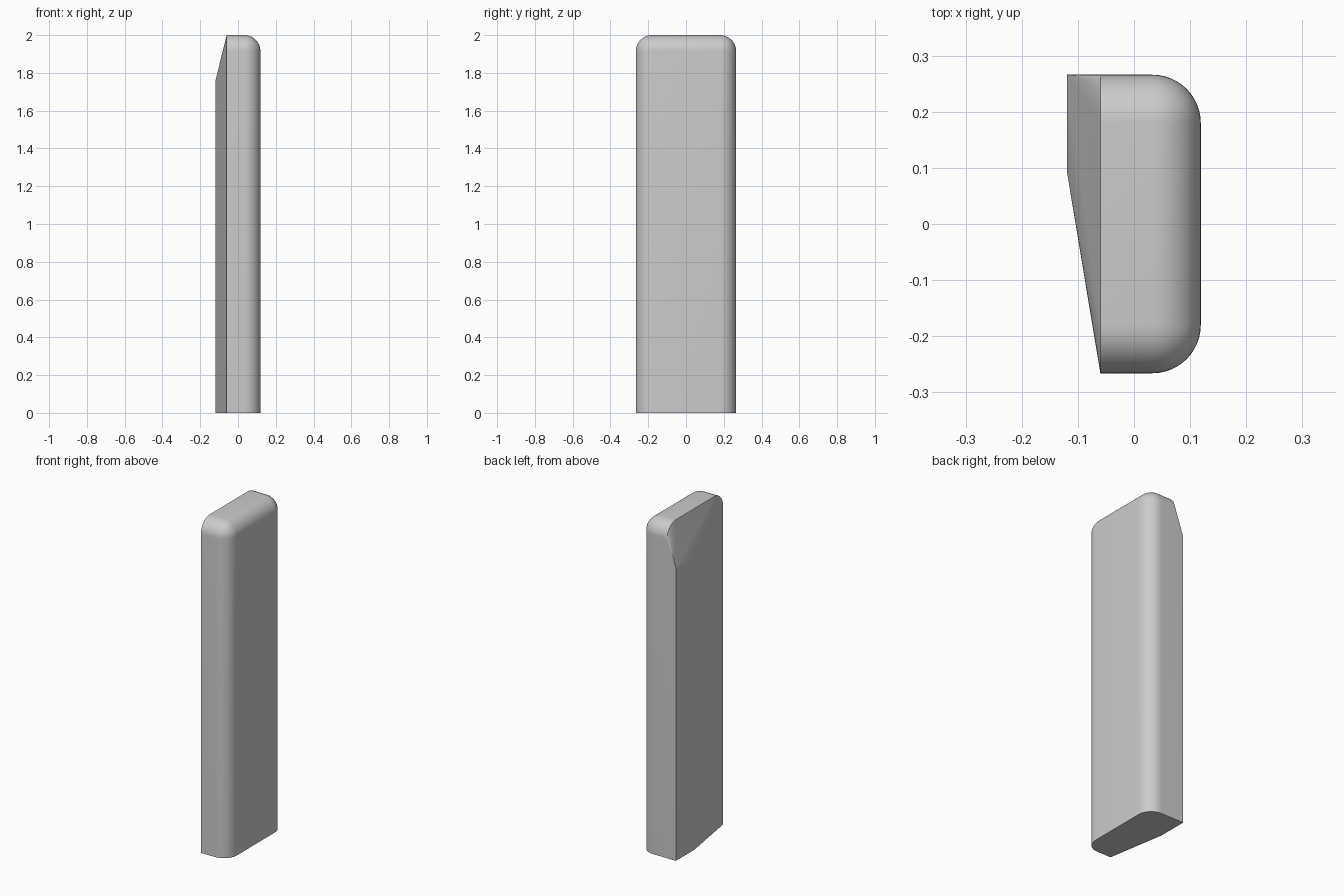
import bpy, bmesh, math
from mathutils import Vector

cube = bpy.data.objects.get("Cube")
if cube:
    bpy.data.objects.remove(cube, do_unlink=True)

HALF_DEPTH, HEIGHT = 0.266, 2.0
SEAM, OUTER = -0.06, 0.119
RADIUS = 0.086

grey = bpy.data.materials.new("light_grey")
grey.use_nodes = True
colour = (0.6, 0.6, 0.6, 1)
grey.diffuse_color = colour
grey.node_tree.nodes["Principled BSDF"].inputs["Base Color"].default_value = colour

# Slab block, standing on the ground
bm = bmesh.new()
bmesh.ops.create_cube(bm, size=1)
for v in bm.verts:
    v.co = Vector((OUTER if v.co.x > 0 else SEAM,
                   math.copysign(HALF_DEPTH, v.co.y),
                   HEIGHT if v.co.z > 0 else 0))


def is_rounded(edge):
    """Upright and top edges of the outer face, and both top end edges."""
    a, b = (v.co for v in edge.verts)
    mid = (a + b) / 2
    outer_edge = mid.x > OUTER - 0.01 and mid.z > 0.01
    top_end = mid.z > HEIGHT - 0.01 and abs(mid.y) > HALF_DEPTH - 0.01
    return outer_edge or top_end


bmesh.ops.bevel(bm, geom=[e for e in bm.edges if is_rounded(e)], offset=RADIUS,
                offset_type='OFFSET', segments=12, profile=0.5, affect='EDGES')


def on_seam(face):
    return all(abs(v.co.x - SEAM) < 1e-4 for v in face.verts)


# Tapered side: wrap from the slab outline to a raised flat strip
cap = [f for f in bm.faces if on_seam(f)]
outline = list({v for f in cap for v in f.verts})
bmesh.ops.delete(bm, geom=cap, context='FACES_ONLY')
strip = [bm.verts.new((-0.119, y, z)) for y in (0.09, HALF_DEPTH) for z in (0, 1.76)]
bmesh.ops.convex_hull(bm, input=outline + strip)
bmesh.ops.delete(bm, geom=[f for f in bm.faces if on_seam(f)], context='FACES')
bmesh.ops.dissolve_limit(bm, angle_limit=0.005, verts=bm.verts[:], edges=bm.edges[:])
bmesh.ops.recalc_face_normals(bm, faces=bm.faces[:])

mesh = bpy.data.meshes.new("rounded_slab")
bm.to_mesh(mesh)
bm.free()
mesh.materials.append(grey)
slab = bpy.data.objects.new("rounded_slab", mesh)
bpy.context.collection.objects.link(slab)

# Smooth rounds, crisp taper edges
bpy.ops.object.select_all(action='DESELECT')
slab.select_set(True)
bpy.context.view_layer.objects.active = slab
bpy.ops.object.shade_smooth_by_angle(angle=math.radians(9))
